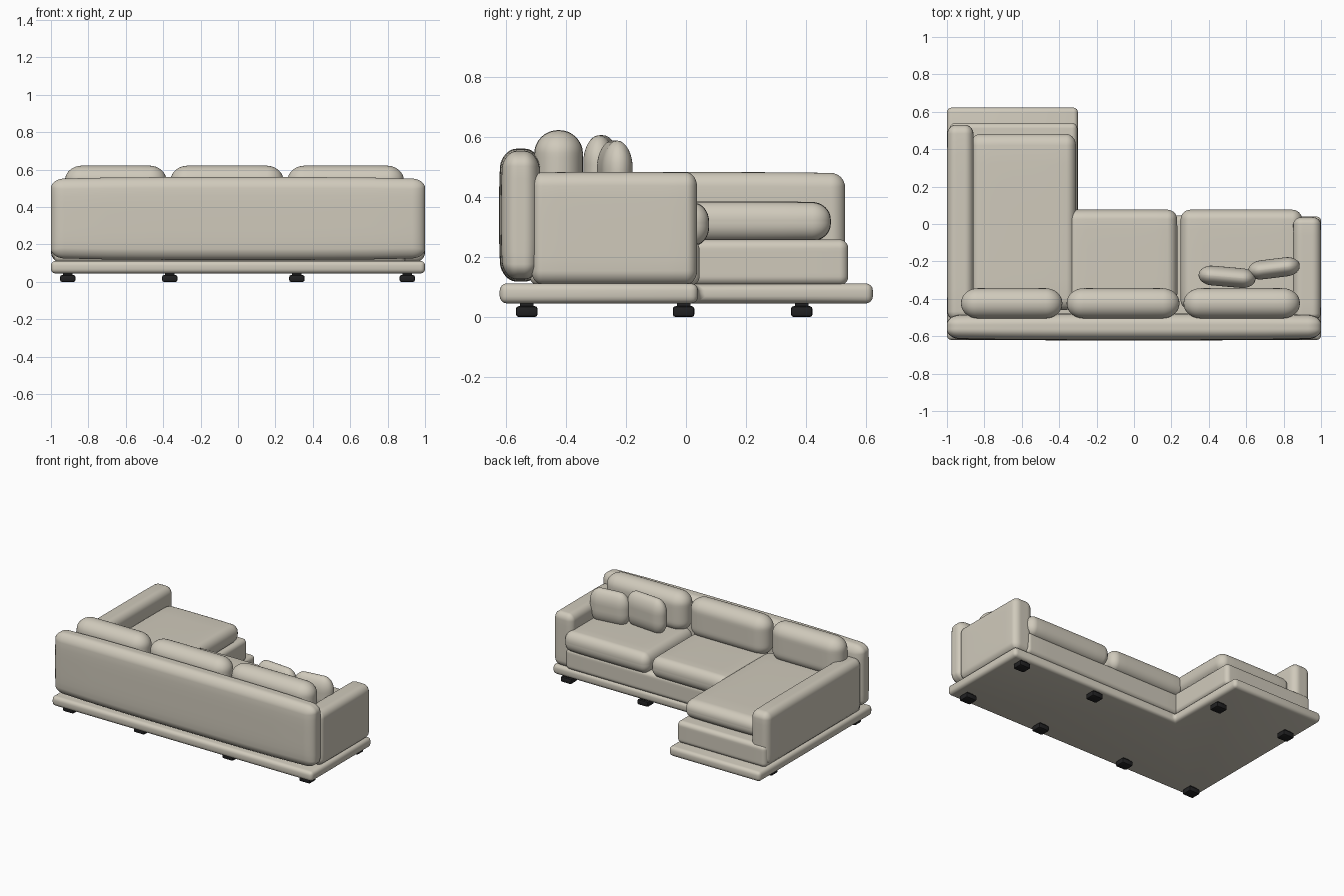
import bpy, bmesh, math
from mathutils import Vector

if "Cube" in bpy.data.objects:
    bpy.data.objects.remove(bpy.data.objects["Cube"])


def material(name, rgb):
    m = bpy.data.materials.new(name)
    m.diffuse_color = (*rgb, 1)
    m.use_nodes = True
    m.node_tree.nodes["Principled BSDF"].inputs["Base Color"].default_value = m.diffuse_color
    return m


FABRIC = material("beige fabric", (0.63, 0.59, 0.50))
BLACK = material("black plastic", (0.015, 0.015, 0.016))


def finish(name, bm, mat, angle=40):
    bmesh.ops.recalc_face_normals(bm, faces=bm.faces)
    me = bpy.data.meshes.new(name)
    bm.to_mesh(me)
    bm.free()
    ob = bpy.data.objects.new(name, me)
    bpy.context.collection.objects.link(ob)
    me.materials.append(mat)
    bpy.ops.object.select_all(action='DESELECT')
    ob.select_set(True)
    bpy.context.view_layer.objects.active = ob
    bpy.ops.object.shade_smooth_by_angle(angle=math.radians(angle))
    return ob


def padded(name, x, y, z, r, puff=(0, 0, 0), turn=0):
    """Upholstered block: box with elliptical edge radii r that thins towards its ends by puff."""
    lo, hi = Vector((x[0], y[0], z[0])), Vector((x[1], y[1], z[1]))
    mid, half = (lo + hi) / 2, (hi - lo) / 2
    r = [min(r[i], half[i] * 0.999) for i in range(3)]
    bm = bmesh.new()
    bmesh.ops.create_cube(bm, size=2)
    bmesh.ops.subdivide_edges(bm, edges=bm.edges[:], cuts=15, use_grid_fill=True)
    for v in bm.verts:
        # outer half of the grid wraps the rounded edge, inner half stays flat
        d = Vector([math.copysign(math.tan(max(0, abs(a) - 0.5) * math.pi / 2), a) for a in v.co])
        d.normalize()
        p = [max(-1, min(1, a * 2)) * (half[i] - r[i]) + d[i] * r[i] for i, a in enumerate(v.co)]
        u = [p[i] / half[i] for i in range(3)]
        for i in range(3):
            j, k = (i + 1) % 3, (i + 2) % 3
            p[i] *= 1 - puff[i] * (u[j] ** 4 + u[k] ** 4) / 2
        v.co = p
    ob = finish(name, bm, FABRIC)
    ob.location = mid
    ob.rotation_euler.z = math.radians(turn)
    return ob


# L-shaped plinth
bm = bmesh.new()
outline = [(-1, -0.62), (1, -0.62), (1, 0.04), (-0.3, 0.04), (-0.3, 0.622), (-1, 0.622)]
face = bm.faces.new([bm.verts.new((px, py, 0.045)) for px, py in outline])
new = bmesh.ops.extrude_face_region(bm, geom=[face])["geom"]
bmesh.ops.translate(bm, verts=[g for g in new if isinstance(g, bmesh.types.BMVert)], vec=(0, 0, 0.067))
bmesh.ops.bevel(bm, geom=bm.edges[:], offset=0.024, segments=4, profile=0.5, affect='EDGES')
finish("plinth", bm, FABRIC)

# Feet
for n, (fx, fy) in enumerate([(-0.91, -0.53), (-0.365, -0.53), (0.315, -0.53), (0.905, -0.53),
                              (0.315, -0.008), (0.905, -0.008), (-0.91, 0.385), (-0.365, 0.385)]):
    bm = bmesh.new()
    bmesh.ops.create_cube(bm, size=1)
    for v in bm.verts:
        v.co = (v.co.x * 0.082 + fx, v.co.y * 0.072 + fy, v.co.z * 0.036 + 0.021 - 0.003)
    bmesh.ops.bevel(bm, geom=bm.edges[:], offset=0.009, segments=2, profile=0.5, affect='EDGES')
    finish(f"foot_{n + 1}", bm, BLACK)
    # short stem tucked into the plinth
    bm = bmesh.new()
    bmesh.ops.create_cube(bm, size=1)
    for v in bm.verts:
        v.co = (v.co.x * 0.05 + fx, v.co.y * 0.045 + fy, v.co.z * 0.03 + 0.04)
    finish(f"foot_stem_{n + 1}", bm, BLACK)

# Seat bases
padded("seat_base", (-0.4, 0.9), (-0.52, 0.045), (0.105, 0.255), (0.03, 0.03, 0.03))
padded("chaise_base", (-0.985, -0.303), (-0.52, 0.54), (0.105, 0.258), (0.03, 0.03, 0.03))

# Backrest and arms
padded("backrest", (-1, 1), (-0.622, -0.478), (0.118, 0.56), (0.07, 0.055, 0.05), (0, 0.24, 0.09))
padded("right_arm", (0.85, 1), (-0.515, 0.037), (0.108, 0.482), (0.045, 0.035, 0.045), (0.06, 0.01, 0.01))
padded("left_arm", (-1, -0.857), (-0.515, 0.53), (0.108, 0.482), (0.045, 0.045, 0.045), (0.06, 0.01, 0.04))

# Seat cushions
padded("chaise_cushion", (-0.875, -0.31), (-0.46, 0.482), (0.25, 0.385), (0.05, 0.06, 0.06), (0.01, 0.01, 0.1))
padded("middle_cushion", (-0.36, 0.232), (-0.46, 0.077), (0.235, 0.382), (0.05, 0.05, 0.065), (0.02, 0.01, 0.08))
padded("right_cushion", (0.248, 0.9), (-0.46, 0.077), (0.235, 0.382), (0.05, 0.05, 0.065), (0.02, 0.01, 0.08))

# Back cushions
for n, span in enumerate([(-0.925, -0.383), (-0.36, 0.243), (0.265, 0.887)]):
    padded(f"back_cushion_{n + 1}", span, (-0.505, -0.343), (0.35, 0.622), (0.085, 0.079, 0.075), (0.03, 0.05, 0.04))

# Throw pillows
padded("pillow_1", (0.345, 0.65), (-0.335, -0.23), (0.36, 0.605), (0.065, 0.052, 0.09), (0.05, 0.1, 0.06), -5)
padded("pillow_2", (0.61, 0.887), (-0.288, -0.186), (0.355, 0.587), (0.065, 0.05, 0.09), (0.05, 0.1, 0.06), 7)
